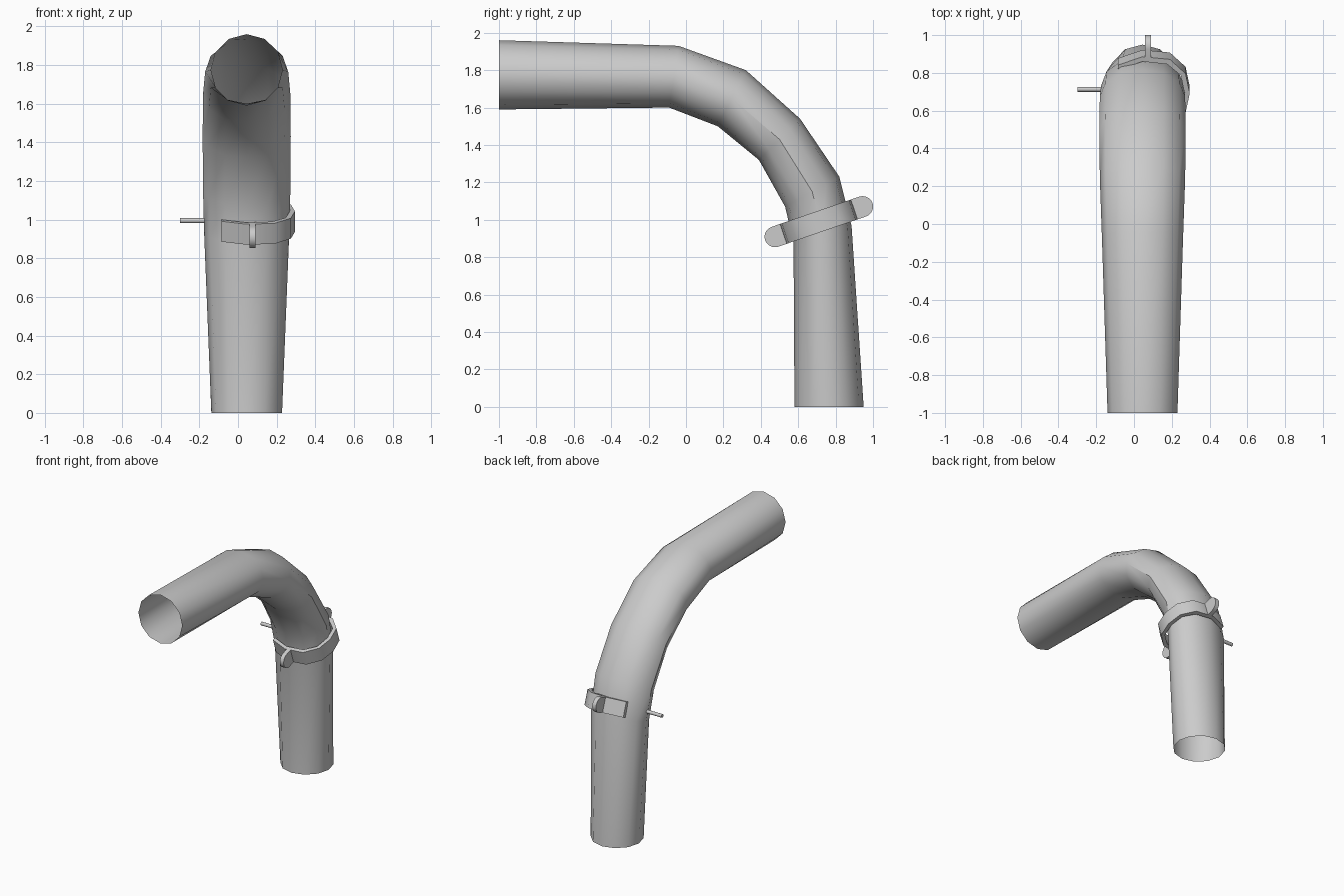
import bpy, bmesh
from math import sin, cos, pi, radians
from mathutils import Vector, Matrix

cube = bpy.data.objects.get("Cube")
if cube:
    bpy.data.objects.remove(cube, do_unlink=True)

grey = bpy.data.materials.new("light_grey")
grey.use_nodes = True
grey.diffuse_color = (0.6, 0.6, 0.6, 1)
grey.node_tree.nodes["Principled BSDF"].inputs["Base Color"].default_value = (0.6, 0.6, 0.6, 1)

CX = 0.045                      # centre line of the pipe in x
TILT = Matrix.Translation((CX, 0.71, 0.99)) @ Matrix.Rotation(radians(19), 4, 'X')


def finish(bm, name, matrix=None, angle=40):
    bmesh.ops.recalc_face_normals(bm, faces=bm.faces)
    mesh = bpy.data.meshes.new(name)
    bm.to_mesh(mesh)
    bm.free()
    mesh.materials.append(grey)
    ob = bpy.data.objects.new(name, mesh)
    bpy.context.collection.objects.link(ob)
    if matrix:
        ob.matrix_world = matrix
    bpy.ops.object.select_all(action='DESELECT')
    ob.select_set(True)
    bpy.context.view_layer.objects.active = ob
    bpy.ops.object.shade_smooth_by_angle(angle=radians(angle))
    return ob


def prism(name, outline, axis, depth, matrix):
    """Extrude a flat outline along an axis, centred on it."""
    axis = Vector(axis)
    bm = bmesh.new()
    face = bm.faces.new([bm.verts.new(Vector(p) - axis * depth / 2) for p in outline])
    new = bmesh.ops.extrude_face_region(bm, geom=[face])["geom"]
    bmesh.ops.translate(bm, vec=axis * depth,
                        verts=[v for v in new if isinstance(v, bmesh.types.BMVert)])
    return finish(bm, name, matrix)


# Bent open pipe: each ring has an outer and an inner bend point and a half width
SIDES = 12
rings = [
    ((-1, 1.96), (-1, 1.59), 0.185),
    ((-0.04, 1.93), (-0.09, 1.60), 0.215),
    ((0.32, 1.80), (0.17, 1.50), 0.226),
    ((0.61, 1.54), (0.39, 1.32), 0.228),
    ((0.82, 1.23), (0.53, 1.07), 0.226),
    ((0.885, 0.97), (0.575, 0.88), 0.22),
    ((0.95, 0), (0.58, 0), 0.183),
]
bm = bmesh.new()
loops = []
for outer, inner, width in rings:
    a, b = Vector((CX, *outer)), Vector((CX, *inner))
    mid, arm = (a + b) / 2, (a - b) / 2
    loops.append([bm.verts.new(mid + arm * cos(t) + Vector((width * sin(t), 0, 0)))
                  for t in (2 * pi * i / SIDES for i in range(SIDES))])
for low, high in zip(loops, loops[1:]):
    for i in range(SIDES):
        j = (i + 1) % SIDES
        bm.faces.new((low[i], low[j], high[j], high[i]))
finish(bm, "bent_pipe")

# Open clamp band, hugging the left side of the pipe
half = [(-0.13, 0.158), (0.0, 0.205), (0.145, 0.19), (0.228, 0.11)]
outside = half + [(0.25, 0)] + [(x, -y) for x, y in reversed(half)]
half_in = [(-0.13, 0.132), (0.0, 0.178), (0.13, 0.163), (0.203, 0.1)]
inside = half_in + [(0.222, 0)] + [(x, -y) for x, y in reversed(half_in)]
prism("clamp_band", [(x, y, 0) for x, y in outside + inside[::-1]],
      (0, 0, 1), 0.112, TILT)

# Round-ended clamp tabs at the back and front
R = 0.056
for name, side in (("back_clamp_tab", 1), ("front_clamp_tab", -1)):
    arc = [(-pi / 2 + pi * i / 10) for i in range(11)]
    outline = [(0.03, side * (0.248 + R * cos(t)), R * sin(t)) for t in arc]
    outline += [(0.03, side * 0.185, R), (0.03, side * 0.185, -R)]
    prism(name, outline, (1, 0, 0), 0.032, TILT)

# Small pin on the right side
bm = bmesh.new()
bmesh.ops.create_cone(bm, cap_ends=True, segments=12, radius1=0.013, radius2=0.013, depth=0.16)
finish(bm, "side_pin", Matrix.Translation((-0.22, 0.713, 0.995)) @ Matrix.Rotation(pi / 2, 4, 'Y'))
